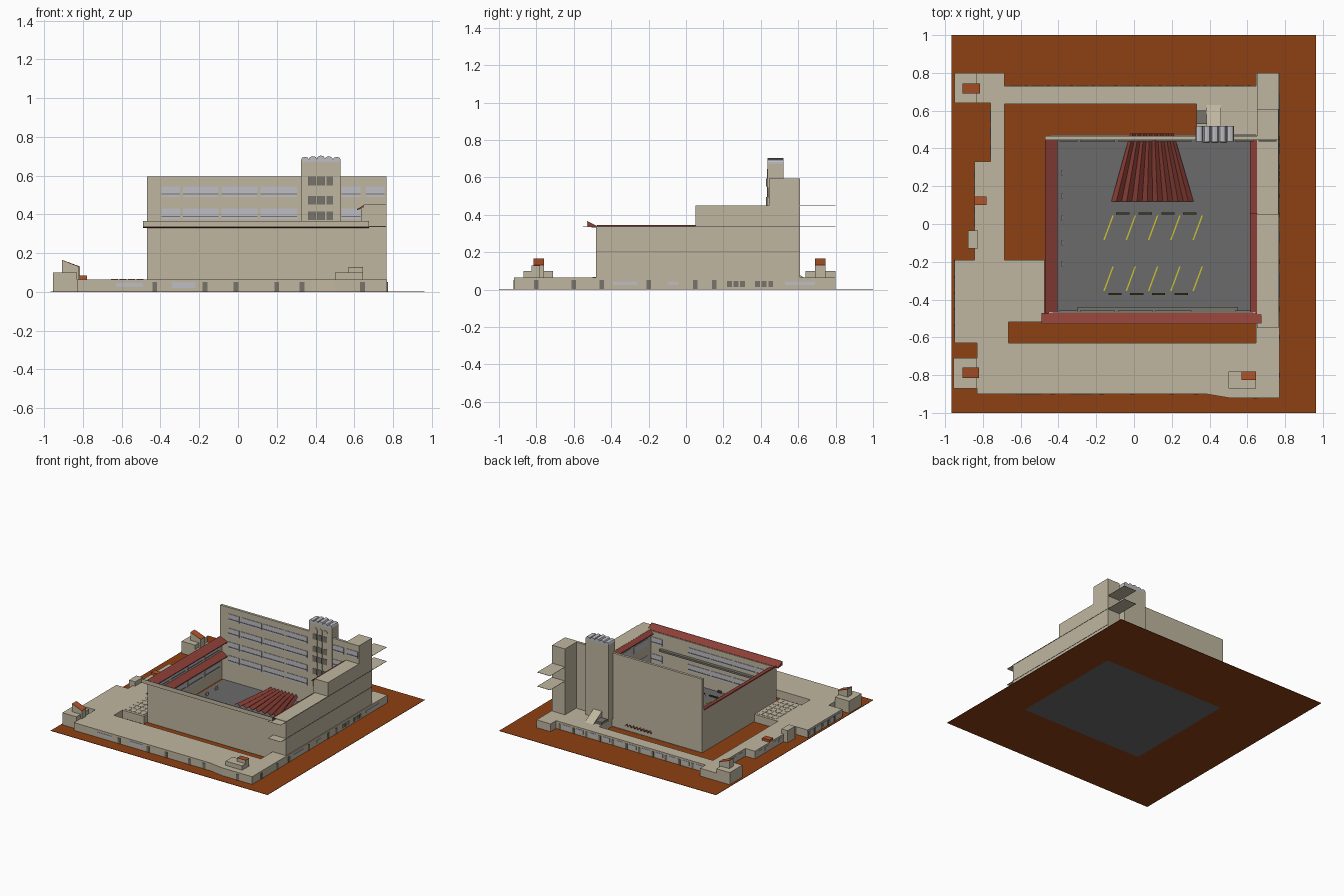
import bpy, bmesh, math

if "Cube" in bpy.data.objects:
    bpy.data.objects.remove(bpy.data.objects["Cube"])

def mat(name, h):
    m = bpy.data.materials.new(name)
    m.diffuse_color = [(int(h[i:i+2], 16) / 255) ** 2.2 for i in (0, 2, 4)] + [1]
    m.use_nodes = True
    m.node_tree.nodes["Principled BSDF"].inputs["Base Color"].default_value = m.diffuse_color
    return m

BEIGE = mat("plaster", "beb59e")
BROWN = mat("earth", "8c421a")
GREY = mat("asphalt", "6a6a6a")
RED = mat("roof_red", "8c423a")
ORANGE = mat("roof_orange", "b0552e")
GLASS = mat("pale_glass", "bcbcc2")
DARK = mat("dark_panel", "77736a")
YELLOW = mat("yellow_paint", "c8c030")
GREEN = mat("dark_green", "3c4028")

def obj(name, bm, m):
    bmesh.ops.recalc_face_normals(bm, faces=bm.faces)
    me = bpy.data.meshes.new(name)
    bm.to_mesh(me)
    bm.free()
    me.materials.append(m)
    o = bpy.data.objects.new(name, me)
    bpy.context.collection.objects.link(o)
    return o

def add_prism(bm, pts, vec):
    """Polygon of 3D points, extruded along vec."""
    a = [bm.verts.new(p) for p in pts]
    b = [bm.verts.new([p[i] + vec[i] for i in range(3)]) for p in pts]
    bm.faces.new(a)
    bm.faces.new(b[::-1])
    for i in range(len(a)):
        j = (i + 1) % len(a)
        bm.faces.new((a[i], a[j], b[j], b[i]))

def prism(name, pts, vec, m):
    bm = bmesh.new()
    add_prism(bm, pts, vec)
    return obj(name, bm, m)

def boxes(name, lst, m):
    """Boxes given as x0, x1, y0, y1, z0, z1, joined in one object."""
    bm = bmesh.new()
    for x0, x1, y0, y1, z0, z1 in lst:
        add_prism(bm, [(x0, y0, z0), (x1, y0, z0), (x1, y1, z0), (x0, y1, z0)], (0, 0, z1 - z0))
    return obj(name, bm, m)

# ground frame and courtyard floor
G = 0.003
boxes("ground", [(-.967, -.44, -1, 1, 0, G), (.65, .963, -1, 1, 0, G),
                 (-.44, .65, -1, -.48, 0, G), (-.44, .65, .47, 1, 0, G)], BROWN)
boxes("courtyard_floor", [(-.44, .65, -.48, .47, 0, .004)], GREY)

# low outer ring of shops
R = .065
boxes("outer_ring", [(.645, .77, -.63, .8, G, R), (-.685, .645, .635, .73, G, R),
    (.33, .645, .47, .635, G, R), (-.95, -.685, .64, .8, G, R), (-.76, -.685, .33, .64, G, R),
    (-.845, -.685, -.19, .33, G, R), (-.95, -.665, -.63, -.19, G, R),
    (-.665, -.475, -.52, -.19, G, R)], BEIGE)
prism("front_ring", [(-.83, -.9, G), (.38, -.9, G), (.5, -.92, G), (.77, -.92, G),
                     (.77, -.63, G), (-.83, -.63, G)], (0, 0, R - G), BEIGE)
boxes("terrace_pavers", [(-.655 + i * .044, -.62 + i * .044, -.5 + j * .05, -.46 + j * .05, R, R + .002)
                         for i in range(4) for j in range(6)], BEIGE)
boxes("left_kiosk", [(-.88, -.825, -.13, -.035, G, .1)], BEIGE)
boxes("left_vent", [(-.845, -.78, .1, .145, R, .085)], ORANGE)

# courtyard walls
boxes("front_wall", [(-.47, .65, -.48, -.465, G, .335)], BEIGE)
boxes("left_wall", [(-.47, -.455, -.465, .445, G, .335)], BEIGE)
boxes("back_wall", [(-.47, .65, .445, .465, G, .595)], BEIGE)

# stepped right wing, with thin slabs running past its ends
prism("right_wing", [(.65, -.48, R), (.65, .61, R), (.65, .61, .595), (.65, .445, .595),
                     (.65, .445, .45), (.65, .05, .45), (.65, .05, .34), (.65, -.48, .34)],
      (.115, 0, 0), BEIGE)
boxes("wing_slabs", [(.65, .765, .61, .8, z, z + .002) for z in (.335, .448)]
      + [(.65, .765, -.55, -.48, z, z + .002) for z in (.2, .335)], BEIGE)
boxes("wing_ledges", [(.765, .767, -.48, .61, z, z + .004) for z in (.2, .335)], DARK)

# sloped tile caps, high at the outer edge
prism("front_cap", [(-.49, -.525, .365), (-.49, -.472, .337), (-.49, -.472, .33), (-.49, -.525, .335)],
      (1.165, 0, 0), RED)
boxes("front_fascia", [(-.491, .676, -.528, -.525, .335, .367)], BEIGE)
for n, z in (("left_cap", .345), ("left_awning", .23)):
    x = -.472 if z > .3 else -.455
    prism(n, [(x, -.475, z), (-.405, -.475, z - .03), (-.405, -.475, z - .036), (x, -.475, z - .01)],
          (0, .92, 0), RED)
for n, y0, y1, z in (("right_cap", -.475, .055, .34), ("right_high_cap", .055, .445, .45)):
    prism(n, [(.652, y0, z), (.615, y0, z - .022), (.615, y0, z - .028), (.652, y0, z - .012)],
          (0, y1 - y0, 0), RED)
boxes("right_inner_wall", [(.635, .65, -.465, .055, G, .325), (.635, .65, .055, .445, G, .435)], BEIGE)
boxes("front_balcony", [(-.3, .55, -.465, -.44, .2, .215)], DARK)

# window bands: pale panes with a dark sill
bays = [(-.395, -.3), (-.285, -.1), (-.085, .1), (.115, .305), (.535, .632)]
panes, sills = [], []
for z in (.155, .265, .375, .49):
    for a, b in bays + ([(.66, .755)] if z > .48 else []):
        panes.append((a, b, .441, .446, z, z + .055))
        sills.append((a, b, .438, .446, z + .012, z + .018))
for z in (.1, .235):
    for a, b in bays:                                        # inside of front wall
        panes.append((a, b, -.466, -.461, z, z + .055))
        sills.append((a, b, -.466, -.458, z + .012, z + .018))
    for k in range(4):                                       # inside of side walls
        y = -.42 + k * .215
        panes += [(-.456, -.451, y, y + .18, z, z + .055), (.631, .636, y, y + .18, z, z + .055)]
        sills += [(-.456, -.448, y, y + .18, z + .012, z + .018)]
boxes("windows", panes, GLASS)
boxes("window_sills", sills, DARK)

# bell tower on the back wall: body, scalloped crown, three arches
boxes("tower_body", [(.325, .53, .465, .52, R, .67), (.325, .53, .437, .465, .595, .67),
                     (.325, .53, .437, .446, .1, .595)], BEIGE)
crown = [(.325, .437, .67), (.53, .437, .67)]
for i in range(5):
    for k in range(5):
        t = math.pi * k / 4
        crown.append((.5095 - i * .041 + .0205 * math.cos(t), .437,
                      .682 + .015 * math.sin(t) + .007 * (2 - abs(i - 2)) * .5))
prism("tower_crown", crown, (0, .083, 0), GLASS)
bm = bmesh.new()
for i in range(3):
    c = .382 + i * .046
    add_prism(bm, [(c - .019, .432, .13), (c + .019, .432, .13)]
              + [(c + .019 * math.cos(math.pi * k / 6), .432, .625 + .019 * math.sin(math.pi * k / 6))
                 for k in range(7)], (0, .006, 0))
obj("tower_arches", bm, BEIGE)
boxes("tower_panels", [(.365 + i * .046, .399 + i * .046, .429, .433, z, z + .045)
                       for i in range(3) for z in (.17, .27, .37, .45, .55)], DARK)
prism("tower_stair", [(.385, .52, R), (.385, .63, R), (.385, .52, .13)], (.075, 0, 0), BEIGE)
boxes("tower_step", [(.33, .385, .53, .6, R, .085)], DARK)

# pleated fan canopy
bm = bmesh.new()
N = 16
rows = [[bm.verts.new((a + (b - a) * i / N, y, z + (.02 if i % 2 else 0))) for i in range(N + 1)]
        for a, b, y, z in ((-.12, .315, .12, .008), (-.02, .21, .48, .04))]
for i in range(N):
    bm.faces.new((rows[0][i], rows[0][i + 1], rows[1][i + 1], rows[1][i]))
obj("pleated_canopy", bm, RED)

# parking stripes, lamps and wall markers
bm = bmesh.new()
for y in (-.355, -.085):
    for i in range(5):
        x = -.163 + i * .118
        add_prism(bm, [(x, y, .004), (x + .008, y, .004), (x + .056, y + .13, .004), (x + .048, y + .13, .004)],
                  (0, 0, .002))
obj("parking_stripes", bm, YELLOW)
boxes("parking_blocks", [(x - .035, x + .035, y - .006, y + .006, .004, .012)
      for y, xs in ((-.37, (-.1, .015, .13, .25)), (.055, (-.06, .06, .18, .295))) for x in xs]
      + [(x - .015, x + .015, -.46, -.452, .004, .02) for x in (-.27, -.13, .02, .19, .35, .5)], GREEN)
boxes("side_posts", [(-.383, -.376, y - .015, y + .015, .004, .03) for y in (.27, .15, .03, -.1, -.21)], BEIGE)

# corner huts with a small sloped turret
def hut(name, x0, x1, y0, y1, tx0, tx1, ty0, ty1, za, zb):
    boxes(name, [(x0, x1, y0, y1, G, .1)], BEIGE)
    prism(name + "_turret", [(tx0, ty0, G), (tx1, ty0, G), (tx1, ty0, zb), (tx0, ty0, za)],
          (0, ty1 - ty0, 0), BEIGE)
    prism(name + "_roof", [(tx0, ty0, za), (tx1, ty0, zb), (tx1, ty0, zb + .003), (tx0, ty0, za + .003)],
          (0, ty1 - ty0, 0), ORANGE)

hut("front_left_hut", -.955, -.83, -.87, -.71, -.907, -.82, -.815, -.76, .162, .128)
hut("back_left_hut", -.95, -.83, .64, .8, -.907, -.815, .69, .745, .162, .128)
hut("front_right_hut", .5, .645, -.87, -.78, .57, .646, -.825, -.78, .125, .125)

# shop fronts on the ring's outer faces
doors, wins = [], []
for x in (-.43, -.17, -.01, .2, .33):
    doors.append((x - .012, x + .012, -.903, -.9, G, .05))
wins += [(-.63, -.49, -.903, -.9, .025, .045), (-.34, -.22, -.903, -.9, .02, .05)]
doors.append((.63, .655, -.923, -.92, G, .05))
for y in (-.8, -.6, -.45, -.2, .05, .15):
    doors.append((.77, .773, y - .012, y + .012, G, .05))
wins += [(.77, .773, a, b, .025, .042) for a, b in ((-.39, -.26), (-.1, -.04), (.53, .69))]
for i in range(3):
    for y in (.22, .37):
        doors.append((.77, .773, y + i * .035, y + .025 + i * .035, .015, .045))
for i in range(11):
    x = -.66 + i * .118
    wins.append((x, x + .065, .73, .733, .02, .05))
    doors.append((x + .08, x + .1, .73, .733, G, .05))
for i in range(5):
    y = -.6 + i * .085
    wins.append((-.953, -.95, y, y + .045, .02, .05))
    doors.append((-.953, -.95, y + .055, y + .072, G, .05))
for y in (-.01, .05, .16, .24):
    wins.append((-.848, -.845, y, y + .04, .02, .05))
for y in (.36, .45, .54):
    wins.append((-.763, -.76, y, y + .06, .02, .05))
boxes("shop_doors", doors, DARK)
boxes("shop_windows", wins, GLASS)
